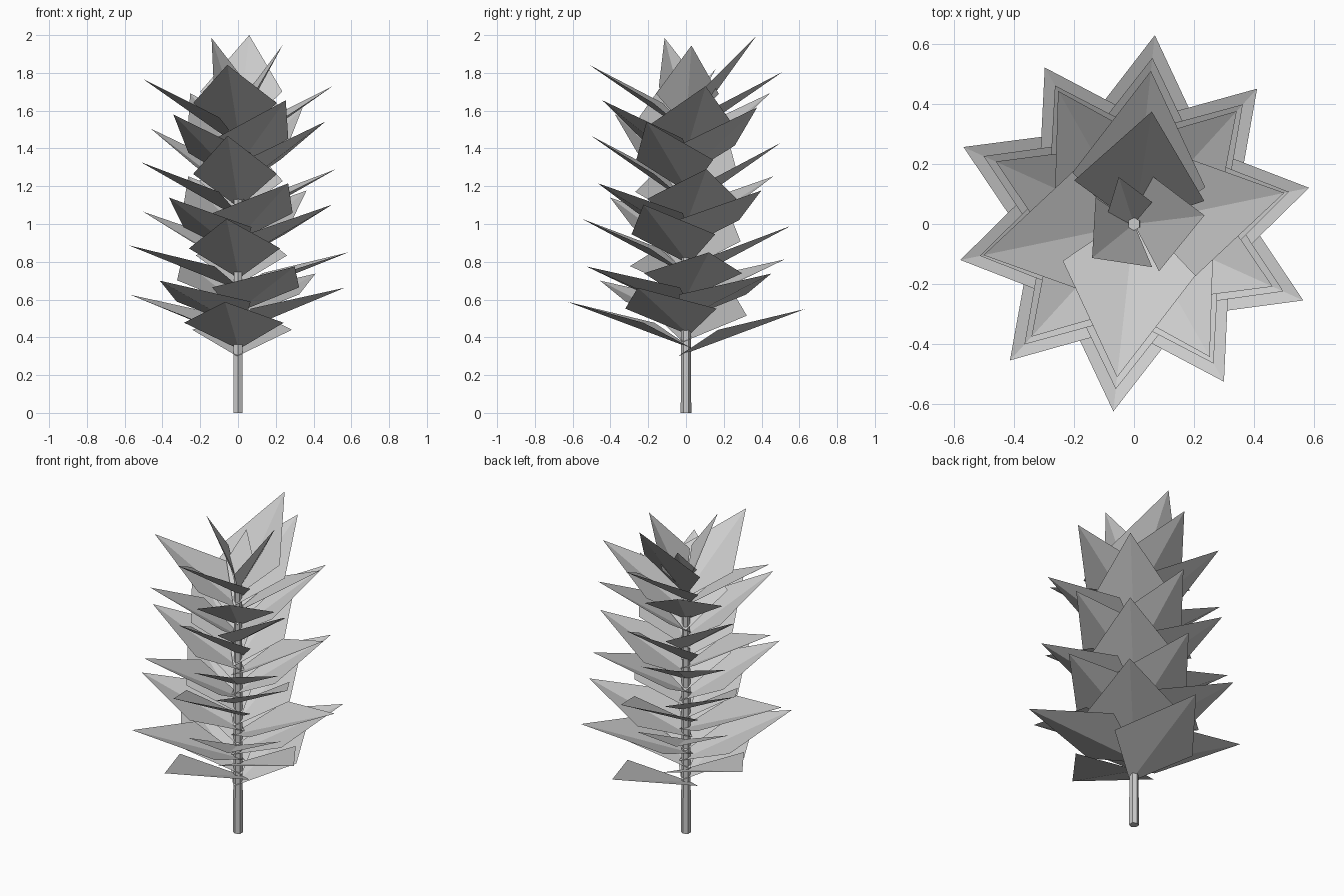
import bpy
import bmesh
from math import cos, sin, radians
from mathutils import Vector

cube = bpy.data.objects.get("Cube")
if cube:
    bpy.data.objects.remove(cube)

grey = bpy.data.materials.new("pale_grey")
grey.use_nodes = True
colour = (0.6, 0.6, 0.6, 1)
grey.diffuse_color = colour
grey.node_tree.nodes["Principled BSDF"].inputs["Base Color"].default_value = colour


def finish(bm, name):
    mesh = bpy.data.meshes.new(name)
    bm.to_mesh(mesh)
    bm.free()
    mesh.materials.append(grey)
    obj = bpy.data.objects.new(name, mesh)
    bpy.context.collection.objects.link(obj)


def add_leaf(bm, angle, base_z, reach, rise, half_width, inset=0.0):
    """Kite-shaped leaf folded along its midrib, with the sides lifted."""
    a = radians(angle)
    out = Vector((cos(a), sin(a), 0))
    side = Vector((-sin(a), cos(a), 0))
    base = Vector((0, 0, base_z)) - out * inset
    tip = out * reach + Vector((0, 0, base_z + rise))
    rib = tip - base
    lift = rib.cross(side).normalized() * half_width * 0.18
    middle = base + rib * 0.38 + lift
    b, t, l, r = [bm.verts.new(p) for p in
                  (base, tip, middle + side * half_width, middle - side * half_width)]
    bm.faces.new((b, r, t))
    bm.faces.new((b, t, l))


# Stem: slim six-sided rod
bm = bmesh.new()
bmesh.ops.create_cone(bm, cap_ends=True, segments=6, radius1=0.028, radius2=0.022, depth=1.6)
bmesh.ops.translate(bm, vec=(0, 0, 0.8), verts=bm.verts)
finish(bm, "stem")

# Tiers: opposite pairs climbing the stem, each pair turned by a fifth
# count, first reach, last reach, rise, half width
tiers = {
    "lower_leaves": (10, 0.634, 0.592, 0.25, 0.265),
    "middle_leaves": (10, 0.558, 0.525, 0.315, 0.243),
    "upper_leaves": (12, 0.505, 0.515, 0.38, 0.223),
}
step = 0.0375
index = 0
for name, (count, first, last, rise, width) in tiers.items():
    bm = bmesh.new()
    for k in range(count):
        angle = 83.7 + 72 * (index // 2) + 180 * (index % 2)
        reach = first + (last - first) * k / (count - 1)
        add_leaf(bm, angle, 0.3 + step * index, reach, rise, width, 0.04)
        index += 1
    finish(bm, name)

# Crown: steep young leaves around the tip
bm = bmesh.new()
for angle, base_z, reach, tip_z, width in (
        (81, 1.48, 0.38, 2.0, 0.22),
        (7, 1.51, 0.237, 1.945, 0.167),
        (219, 1.55, 0.18, 1.985, 0.15),
        (108, 1.57, 0.165, 1.82, 0.08)):
    add_leaf(bm, angle, base_z, reach, tip_z - base_z, width)
finish(bm, "crown_leaves")
